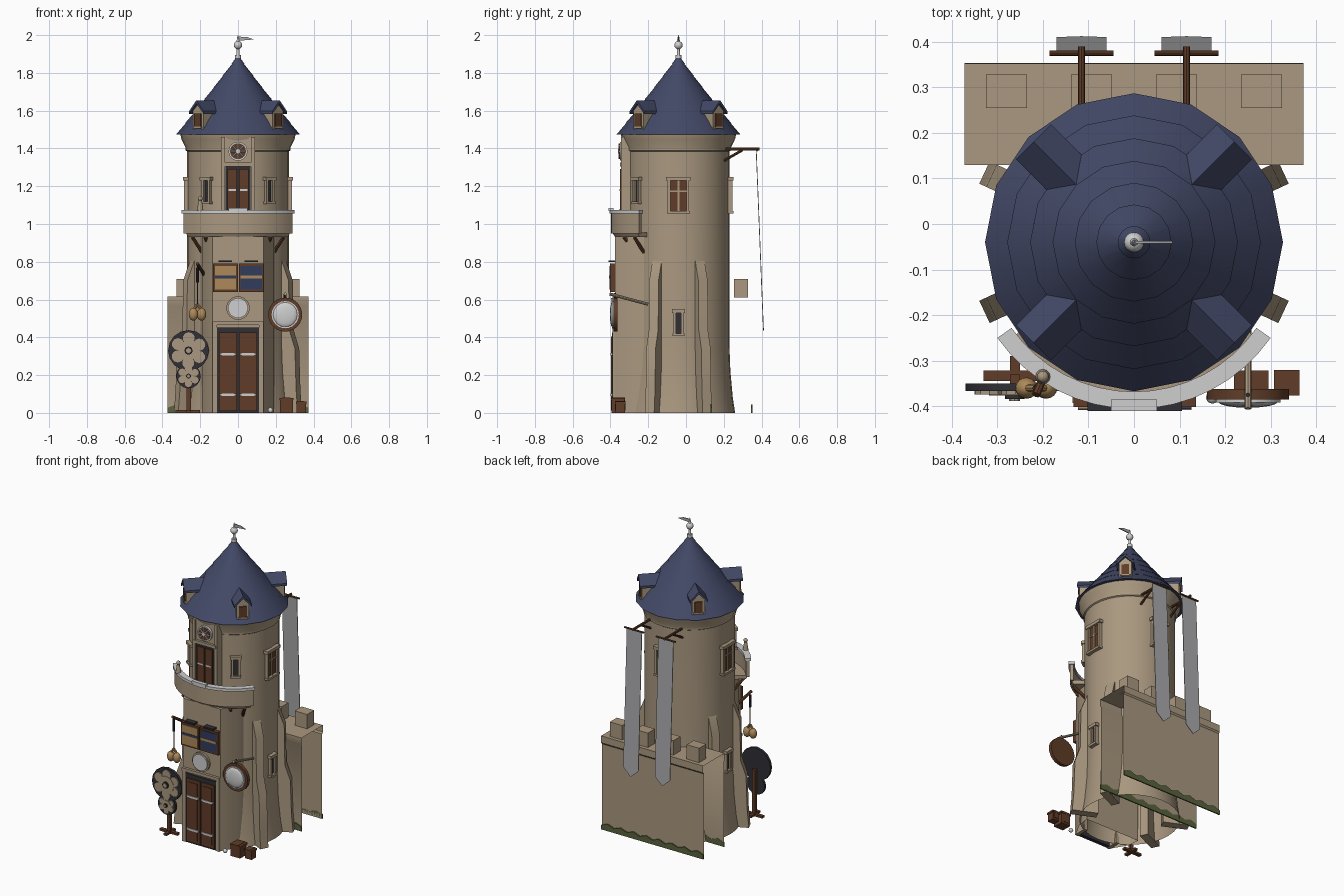
import bpy, bmesh, math
from mathutils import Matrix, Vector

if "Cube" in bpy.data.objects:
    bpy.data.objects.remove(bpy.data.objects["Cube"])

def mat(name, *c):
    m = bpy.data.materials.new(name)
    m.diffuse_color = (*c, 1)
    m.use_nodes = True
    m.node_tree.nodes["Principled BSDF"].inputs["Base Color"].default_value = m.diffuse_color
    return m
STONE = mat("stone", .40, .315, .215)
SLATE = mat("slate", .056, .066, .135)
WOOD = mat("wood", .115, .045, .02)
CLOTH = mat("grey_cloth", .40, .40, .41)
WHITE = mat("pale_metal", .62, .62, .62)
DARK = mat("dark_iron", .028, .028, .035)
MOSS = mat("moss", .10, .125, .045)
OCHRE = mat("ochre", .42, .25, .10)
NAVY = mat("navy", .03, .045, .11)
I = Matrix()
R, T = Matrix.Rotation, Matrix.Translation
AXIS = T((0, -.04, 0))            # tower axis

def at(deg):                      # tower frame turned so that local -y faces outward
    return AXIS @ R(math.radians(deg), 4, 'Z')

def finish(bm, name, m, M=I):
    bmesh.ops.recalc_face_normals(bm, faces=bm.faces)
    for f in bm.faces:
        f.smooth = True
    for e in bm.edges:
        e.smooth = e.calc_face_angle(0) < .6
    bm.transform(M)
    me = bpy.data.meshes.new(name)
    bm.to_mesh(me)
    bm.free()
    me.materials.append(m)
    ob = bpy.data.objects.new(name, me)
    bpy.context.collection.objects.link(ob)
    return ob

def box(name, x, y, z, m, M=I):   # x, y, z are (low, high) pairs
    bm = bmesh.new()
    bmesh.ops.create_cube(bm, size=1)
    for v in bm.verts:
        v.co = [p[0] if c < 0 else p[1] for p, c in zip((x, y, z), v.co)]
    return finish(bm, name, m, M)

def prism(name, pts, lo, hi, axis, m, M=I):   # outline extruded along x or y
    bm = bmesh.new()
    put = (lambda p, d: (d, *p)) if axis == 'x' else (lambda p, d: (p[0], d, p[1]))
    a, b = [[bm.verts.new(put(p, d)) for p in pts] for d in (lo, hi)]
    bm.faces.new(a)
    bm.faces.new(b[::-1])
    for i in range(len(pts)):
        j = (i + 1) % len(pts)
        bm.faces.new((a[i], a[j], b[j], b[i]))
    return finish(bm, name, m, M)

def rod(name, a, b, r, m, n=12, r2=None, M=I):
    a, b = Vector(a), Vector(b)
    bm = bmesh.new()
    bmesh.ops.create_cone(bm, cap_ends=True, segments=n, radius1=r,
                          radius2=r if r2 is None else r2, depth=(b - a).length)
    turn = (b - a).to_track_quat('Z', 'Y').to_matrix().to_4x4()
    return finish(bm, name, m, M @ T((a + b) / 2) @ turn)

def disc(name, x, z, r, y, m, n=24, M=I):     # flat round facing front
    return rod(name, (x, y[1], z), (x, y[0], z), r, m, n, M=M)

def ball(name, p, r, m, s=(1, 1, 1)):
    bm = bmesh.new()
    bmesh.ops.create_uvsphere(bm, u_segments=16, v_segments=8, radius=r)
    return finish(bm, name, m, T(p) @ Matrix.Diagonal((*s, 1)))

def lathe(name, prof, n, m, a0=0, a1=360, ring=False):   # angles from the front
    bm = bmesh.new()
    full = a1 - a0 == 360
    rows = []
    for i in range(n if full else n + 1):
        a = math.radians(a0 + (a1 - a0) * i / n)
        rows.append([bm.verts.new((r * math.sin(a), -r * math.cos(a), z)) for r, z in prof])
    k = len(prof)
    for i in range(n):
        p, q = rows[i], rows[(i + 1) % len(rows)]
        for j in range(k if ring else k - 1):
            bm.faces.new((p[j], q[j], q[(j + 1) % k], p[(j + 1) % k]))
    if not full:
        bm.faces.new(rows[0])
        bm.faces.new(rows[-1][::-1])
    return finish(bm, name, m, AXIS)

# Tower body with flared foot and cornice
lathe("tower", [(.30, 0), (.288, .08), (.275, .22), (.27, .35), (.27, 1.385), (.278, 1.39), (.278, 1.405),
                (.30, 1.45), (.305, 1.475), (.25, 1.478)], 32, STONE)
# Roof in overlapping courses
courses = [(.327, 1.475)]
for i in range(1, 7):
    z = 1.475 + .062 * i
    r = .325 * (1 - (z - 1.475) / .413) - .004 * math.sin(i * .5)
    courses += [(r, z), (r + .004, z - .001)]
lathe("roof", [(.25, 1.485)] + courses + [(.008, 1.885)], 16, SLATE)

# Finial with weather vane
rod("finial_pole", (0, -.04, 1.87), (0, -.04, 1.99), .009, WHITE, r2=.005)
rod("finial_collar", (0, -.04, 1.875), (0, -.04, 1.895), .016, WHITE)
ball("finial_ball", (0, -.04, 1.947), .022, WHITE)
rod("finial_tip", (0, -.04, 1.965), (0, -.04, 2), .009, WHITE, r2=.001)
prism("vane", [(0, 1.97), (.085, 1.977), (.06, 1.985), (.05, 1.99), (0, 1.992)], -.043, -.037, 'y', CLOTH)

# Roof dormers
for a in (45, 135, 225, 315):
    M = at(a)
    box("dormer_body", (-.038, .038), (-.298, -.19), (1.50, 1.60), STONE, M)
    prism("dormer_gable", [(-.038, 1.6), (.038, 1.6), (0, 1.635)], -.298, -.19, 'y', STONE, M)
    prism("dormer_roof", [(-.054, 1.583), (0, 1.638), (.054, 1.583), (.054, 1.598), (0, 1.655), (-.054, 1.598)],
          -.312, -.17, 'y', SLATE, M)
    box("dormer_window", (-.023, .023), (-.305, -.29), (1.515, 1.585), WOOD, M)
    box("dormer_sill", (-.03, .03), (-.308, -.29), (1.505, 1.515), STONE, M)

# Stepped buttresses
for a in (65, 115, 245, 295):
    prism("buttress", [(-.2, 0), (-.362, 0), (-.352, .12), (-.345, .34), (-.312, .44), (-.308, .70), (-.268, .805),
                       (-.2, .805)], -.027, .027, 'x', STONE, at(a))

# Windows around the tower
def window(a, z0, z1, w, pane, r=.267):
    M = at(a)
    y = (-r - .018, -r + .02)
    for s in (-1, 1):
        box("window_jamb", sorted((s * w, s * (w + .014))), y, (z0, z1), STONE, M)
    box("window_lintel", (-w - .022, w + .022), (-r - .024, -r + .02), (z1, z1 + .02), STONE, M)
    box("window_sill", (-w - .018, w + .018), (-r - .024, -r + .02), (z0 - .014, z0), STONE, M)
    box("window_pane", (-w, w), (-r - .006, -r + .02), (z0, z1), pane, M)
    if pane is WOOD:
        box("window_mullion", (-.005, .005), (-r - .013, -r), (z0, z1), STONE, M)
        box("window_bar", (-w, w), (-r - .011, -r), (z0 + (z1 - z0) * .62, z0 + (z1 - z0) * .62 + .008), STONE, M)
for a in (90, 270, 180):
    window(a, 1.07, 1.23, .043, WOOD)
for a in (37, -37):
    window(a, 1.12, 1.23, .013, DARK)
for a in (90, 270):
    window(a, .42, .53, .013, DARK, .27)

# Upper front bay with balcony door and rose window
box("upper_bay", (-.085, .085), (-.335, -.2), (.95, 1.46), STONE)
box("upper_door_frame", (-.066, .066), (-.341, -.33), (.96, 1.305), DARK)
box("upper_lintel", (-.08, .08), (-.35, -.33), (1.305, 1.325), STONE)
for s in (-1, 1):
    box("upper_door", sorted((s * .004, s * .055)), (-.349, -.335), (.96, 1.29), WOOD)
    box("upper_hinge", sorted((s * .01, s * .05)), (-.352, -.34), (1.175, 1.185), WHITE)
    box("bay_pilaster", sorted((s * .07, s * .09)), (-.345, -.2), (.95, 1.46), STONE)
disc("rose_rim", 0, 1.385, .05, (-.35, -.33), WHITE)
disc("rose_glass", 0, 1.385, .042, (-.354, -.33), WOOD)
for i in range(4):
    d = Vector((math.cos(i * math.pi / 4), 0, math.sin(i * math.pi / 4))) * .042
    c = Vector((0, -.355, 1.385))
    rod("rose_spoke", c - d, c + d, .0035, WHITE, 6)
disc("rose_hub", 0, 1.385, .012, (-.36, -.35), WHITE)

# Curved balcony
lathe("balcony_floor", [(.2, .93), (.335, .93), (.35, .955), (.2, .955)], 16, STONE, -52, 52, True)
lathe("balcony_parapet", [(.335, .95), (.357, .95), (.357, 1.058), (.335, 1.058)], 16, STONE, -54, 54, True)
lathe("balcony_rail", [(.328, 1.056), (.366, 1.056), (.366, 1.074), (.328, 1.074)], 16, WHITE, -55, 55, True)
box("rail_plate", (-.05, .05), (-.41, -.385), (1.068, 1.085), WHITE)
rod("balcony_statue", (-.2, -.335, 1.07), (-.2, -.335, 1.125), .017, STONE, r2=.009)
ball("statue_head", (-.2, -.335, 1.135), .013, STONE)
for a in (-46, -31, 31, 46):
    rod("balcony_strut", (0, -.255, .84), (0, -.335, .93), .010, WOOD, 6, M=at(a))

# Entrance bay
bm = bmesh.new()
rows = [[bm.verts.new((x, y, z)) for x, y in ((-.2, -.2), (-.19, -.28), (-.135, -.376), (.135, -.376), (.19, -.28), (.2, -.2))]
        for z in (0, .935)]
for i in range(6):
    j = (i + 1) % 6
    bm.faces.new((rows[0][i], rows[0][j], rows[1][j], rows[1][i]))
bm.faces.new(rows[1])
finish(bm, "entrance_bay", STONE)
for s in (-1, 1):
    box("door_pier", sorted((s * .112, s * .135)), (-.388, -.3), (0, .47), STONE)
    box("door_leaf", sorted((s * .004, s * .1)), (-.392, -.36), (.01, .425), WOOD)
    box("door_panel", sorted((s * .02, s * .085)), (-.396, -.36), (.03, .405), WOOD)
    for z in (.09, .305):
        box("door_hinge", sorted((s * .01, s * .095)), (-.4, -.38), (z, z + .013), WHITE)
box("door_surround", (-.112, .112), (-.384, -.36), (0, .452), DARK)
box("door_ledge", (-.135, .135), (-.393, -.3), (.465, .485), STONE)
disc("medallion_rim", 0, .555, .062, (-.39, -.36), STONE)
disc("medallion", 0, .555, .053, (-.398, -.36), WHITE)

# Notice boards
for x, m, m2 in ((-.067, OCHRE, NAVY), (.07, NAVY, OCHRE)):
    box("board_frame", (x - .066, x + .066), (-.402, -.37), (.64, .79), WOOD)
    box("board_picture", (x - .056, x + .056), (-.406, -.39), (.652, .778), m)
    box("board_stripe", (x - .056, x + .056), (-.408, -.39), (.712, .728), m2)
    box("board_lamp", (x - .035, x + .035), (-.41, -.37), (.798, .808), DARK)

# Hanging round sign on the right
disc("sign_rim", .25, .52, .09, (-.385, -.362), WOOD, 24)
disc("sign_face", .25, .52, .072, (-.392, -.37), WHITE, 24)
ball("sign_boss", (.25, -.39, .52), .066, WHITE, (1, .2, 1))
rod("sign_arm", (.25, -.20, .575), (.25, -.405, .63), .008, STONE, 8)
rod("sign_hook", (.25, -.375, .60), (.25, -.375, .635), .005, DARK, 8)

# Pouches hung on a bracket on the left
rod("pouch_bracket", (-.16, -.24, .70), (-.215, -.375, .79), .009, WOOD, 8)
rod("pouch_rope", (-.215, -.36, .56), (-.215, -.36, .78), .003, WOOD, 6)
rod("pouch_tassel", (-.215, -.36, .69), (-.215, -.36, .77), .008, DARK, 8)
for x in (-.236, -.193):
    ball("pouch", (x, -.36, .522), .026, OCHRE, (.95, .9, 1.3))
    rod("pouch_neck", (x, -.36, .545), (-.215, -.36, .575), .008, OCHRE, 8)

# Ornamental flower sign on a stand
for z, r in ((.33, .108), (.195, .065)):
    disc("flower_back", -.262, z, r, (-.367, -.35), DARK, 16)
    for i in range(6):
        a = i * math.pi / 3 + .5
        disc("flower_petal", -.262 + r * .6 * math.cos(a), z + r * .6 * math.sin(a), r * .3,
             (-.374, -.36), STONE, 10)
    disc("flower_centre", -.262, z, r * .52, (-.376, -.36), STONE, 16)
    disc("flower_hub", -.262, z, r * .2, (-.384, -.36), DARK, 12)
    disc("flower_button", -.262, z, r * .12, (-.388, -.36), STONE, 10)
box("stand_post", (-.272, -.25), (-.35, -.33), (0, .3), WOOD)
box("stand_foot", (-.33, -.2), (-.345, -.322), (0, .014), WOOD)
box("stand_cross_foot", (-.272, -.25), (-.385, -.29), (0, .014), WOOD)

# Crates and oddments by the door
for x, y, s, h in ((.257, -.36, .034, .08), (.335, -.348, .024, .06)):
    box("crate", (x - s, x + s), (y - s, y + s), (0, h), WOOD)
    box("crate_lid", (x - s - .004, x + s + .004), (y - s - .004, y + s + .004), (h - .012, h), WOOD)
    box("crate_band", (x - s * .6, x + s * .6), (y - s - .003, y + s + .003), (.012, h + .002), WOOD)
ball("stone_ball", (.172, -.38, .014), .014, WHITE)

# Rear curtain wall: open shell, walkway, merlons, moss
bm = bmesh.new()
sec = [(.136, 0), (.136, .56), (.13, .57), (.13, .615), (.352, .615), (.352, .57), (.345, .56), (.345, 0)]
a, b = [[bm.verts.new((x, *p)) for p in sec] for x in (-.372, .372)]
for i in range(len(sec) - 1):
    bm.faces.new((a[i], a[i + 1], b[i + 1], b[i]))
finish(bm, "curtain_wall", STONE)
for x in (-.28, -.093, .093, .28):
    box("merlon", (x - .045, x + .045), (.255, .328), (.612, .71), STONE)
zig = [(-.372 + .744 * i / 16, .045 if i % 2 else .028) for i in range(17)]
for y in (.129, .345):
    prism("moss", [(.372, 0), (-.372, 0)] + zig, y, y + .008, 'y', MOSS)

# Rear banners on poles
for x in (-.115, .115):
    rod("banner_pole", (x, .2, 1.396), (x, .39, 1.396), .008, WOOD, 8)
    rod("banner_brace", (x, .2, 1.335), (x, .30, 1.392), .007, WOOD, 8)
    rod("banner_bar", (x - .07, .375, 1.39), (x + .07, .375, 1.39), .006, WOOD, 8)
    lean = T((x, .372, 1.385)) @ R(math.radians(2.3), 4, 'X')
    prism("banner", [(-.055, 0), (.055, 0), (.055, -.90), (0, -.95), (-.055, -.90)], -.002, .002, 'y', CLOTH, lean)
